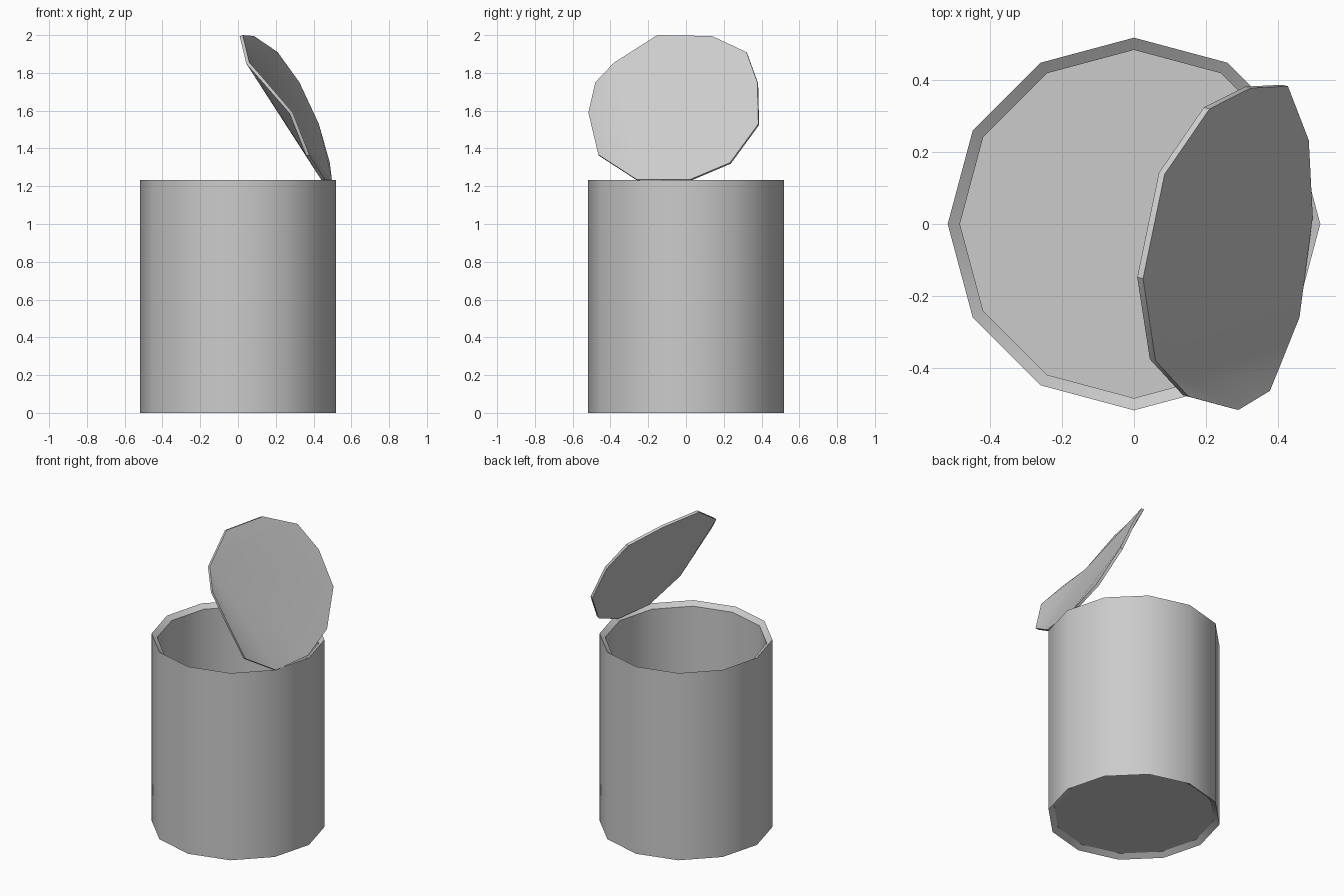
import bpy, bmesh, math
from mathutils import Vector, Matrix

cube = bpy.data.objects.get("Cube")
if cube:
    bpy.data.objects.remove(cube, do_unlink=True)

# Single metal colour
metal = bpy.data.materials.new("grey_metal")
metal.use_nodes = True
metal.diffuse_color = (0.6, 0.6, 0.6, 1)
metal.node_tree.nodes["Principled BSDF"].inputs["Base Color"].default_value = (0.6, 0.6, 0.6, 1)


def finish(bm, name):
    """Turn a bmesh into a smooth shaded object with crisp edges."""
    bmesh.ops.recalc_face_normals(bm, faces=bm.faces)
    mesh = bpy.data.meshes.new(name)
    bm.to_mesh(mesh)
    bm.free()
    obj = bpy.data.objects.new(name, mesh)
    bpy.context.collection.objects.link(obj)
    mesh.materials.append(metal)
    bpy.ops.object.select_all(action='DESELECT')
    obj.select_set(True)
    bpy.context.view_layer.objects.active = obj
    bpy.ops.object.shade_smooth_by_angle(angle=math.radians(33))
    return obj


# Can body: closed wall profile (radius, height) turned in twelve steps
SIDES = 12
HEIGHT, OUTER, INNER, LIP, FLOOR = 1.233, 0.518, 0.484, 0.024, 0.04
profile = [(INNER, LIP), (OUTER, 0), (OUTER, HEIGHT),
           (INNER, HEIGHT - LIP), (INNER, FLOOR)]
bm = bmesh.new()
rings = []
for radius, z in profile:
    rings.append([bm.verts.new((radius * math.cos(math.tau * i / SIDES),
                                radius * math.sin(math.tau * i / SIDES), z))
                  for i in range(SIDES)])
for low, high in zip(rings, rings[1:]):
    for i in range(SIDES):
        j = (i + 1) % SIDES
        bm.faces.new((low[i], low[j], high[j], high[i]))
bm.faces.new(rings[0])   # underside
bm.faces.new(rings[-1])  # inner floor
finish(bm, "can_body")

# Opened lid: bent sheet, outline starting at the tip
outline = [(.025, -.152, 2.0), (.085, .138, 1.995), (.21, .32, 1.91),
           (.325, .378, 1.75), (.428, .383, 1.53), (.486, .233, 1.325),
           (.497, .02, 1.235), (.46, -.26, 1.235), (.378, -.464, 1.367),
           (.29, -.517, 1.59), (.152, -.48, 1.75), (.06, -.38, 1.855)]
thickness = Vector((-.016, .004, -.006))
bm = bmesh.new()
outside = [bm.verts.new(p) for p in outline]
inside = [bm.verts.new(Vector(p) + thickness) for p in outline]
for side in (outside, inside):
    bm.faces.new(side[:8] + side[11:])  # main panel
    bm.faces.new(side[7:])              # folded flap
for i in range(len(outline)):
    j = (i + 1) % len(outline)
    bm.faces.new((outside[i], outside[j], inside[j], inside[i]))
finish(bm, "lid")
